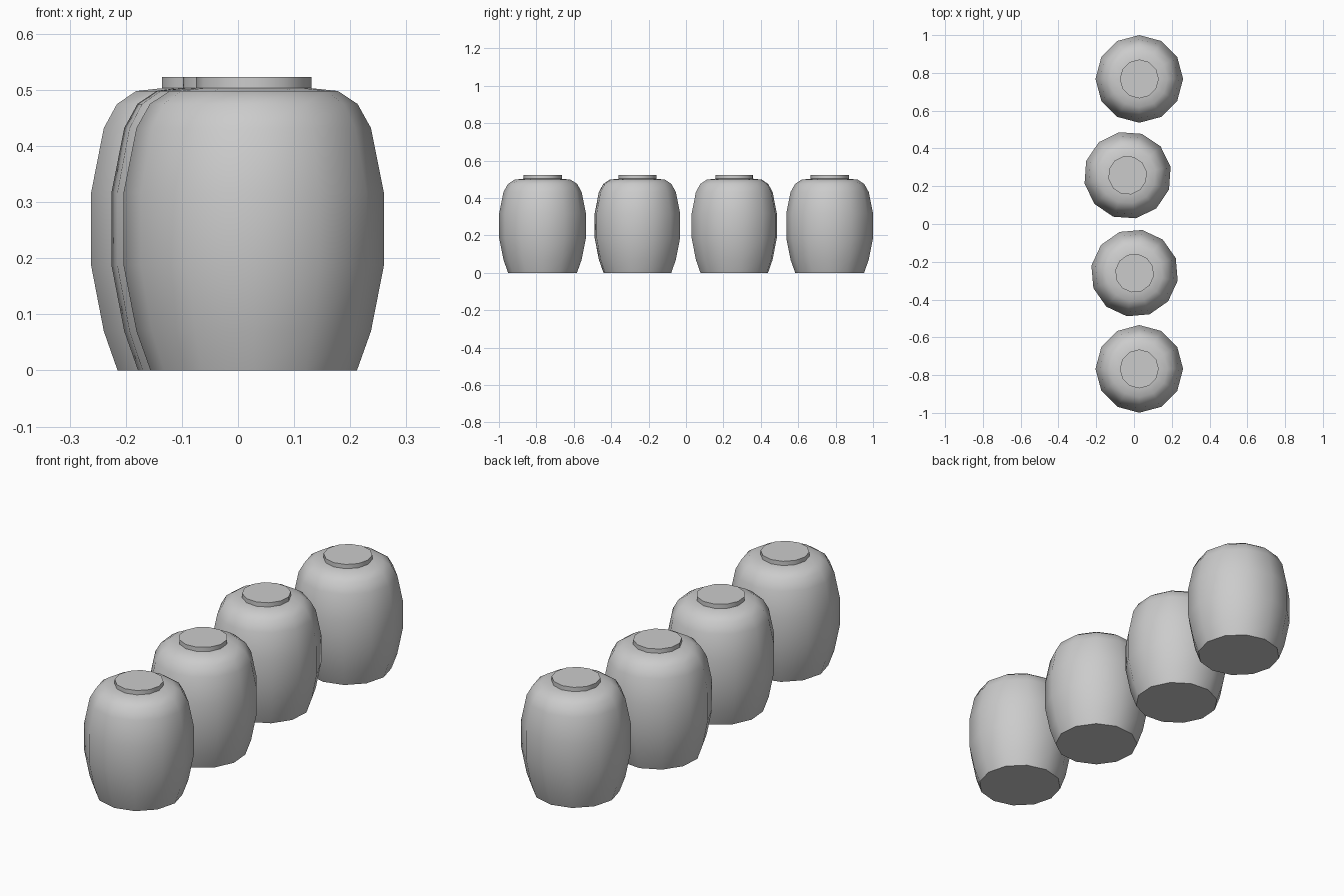
import bpy, bmesh, math

if "Cube" in bpy.data.objects:
    bpy.data.objects.remove(bpy.data.objects["Cube"])

SIDES = 12
# (radius, height) profile of the jar, foot to neck
BODY = [(0.184, 0.0), (0.209, 0.07), (0.232, 0.187), (0.232, 0.317),
        (0.209, 0.432), (0.185, 0.475), (0.150, 0.498), (0.103, 0.503)]
LID = [(0.103, 0.503), (0.103, 0.523)]


def lathe(name, profile, x, y, turn, cap_bottom):
    """Spin a profile into a 12-sided shell with closed ends."""
    bm = bmesh.new()
    rings = []
    for r, z in profile:
        rings.append([bm.verts.new((r * math.cos(a), r * math.sin(a), z))
                      for a in (2 * math.pi * i / SIDES for i in range(SIDES))])
    for lo, hi in zip(rings, rings[1:]):
        for i in range(SIDES):
            j = (i + 1) % SIDES
            bm.faces.new((lo[i], lo[j], hi[j], hi[i]))
    if cap_bottom:
        bm.faces.new(rings[0][::-1])
    else:
        bm.faces.new(rings[-1])
    mesh = bpy.data.meshes.new(name)
    bm.to_mesh(mesh)
    bm.free()
    ob = bpy.data.objects.new(name, mesh)
    ob.location = (x, y, 0)
    ob.rotation_euler.z = math.radians(turn)
    bpy.context.collection.objects.link(ob)
    bpy.ops.object.select_all(action='DESELECT')
    ob.select_set(True)
    bpy.context.view_layer.objects.active = ob
    bpy.ops.object.shade_smooth_by_angle(angle=math.radians(40))


# Row of four jars: x, y, rotation in degrees
JARS = [(0.028, 0.768, 0), (-0.034, 0.258, 11),
        (0.003, -0.260, -10), (0.028, -0.767, 0)]
for n, (x, y, turn) in enumerate(JARS, 1):
    lathe(f"jar_body_{n}", BODY, x, y, turn, True)
    lathe(f"jar_lid_{n}", LID, x, y, turn, False)
